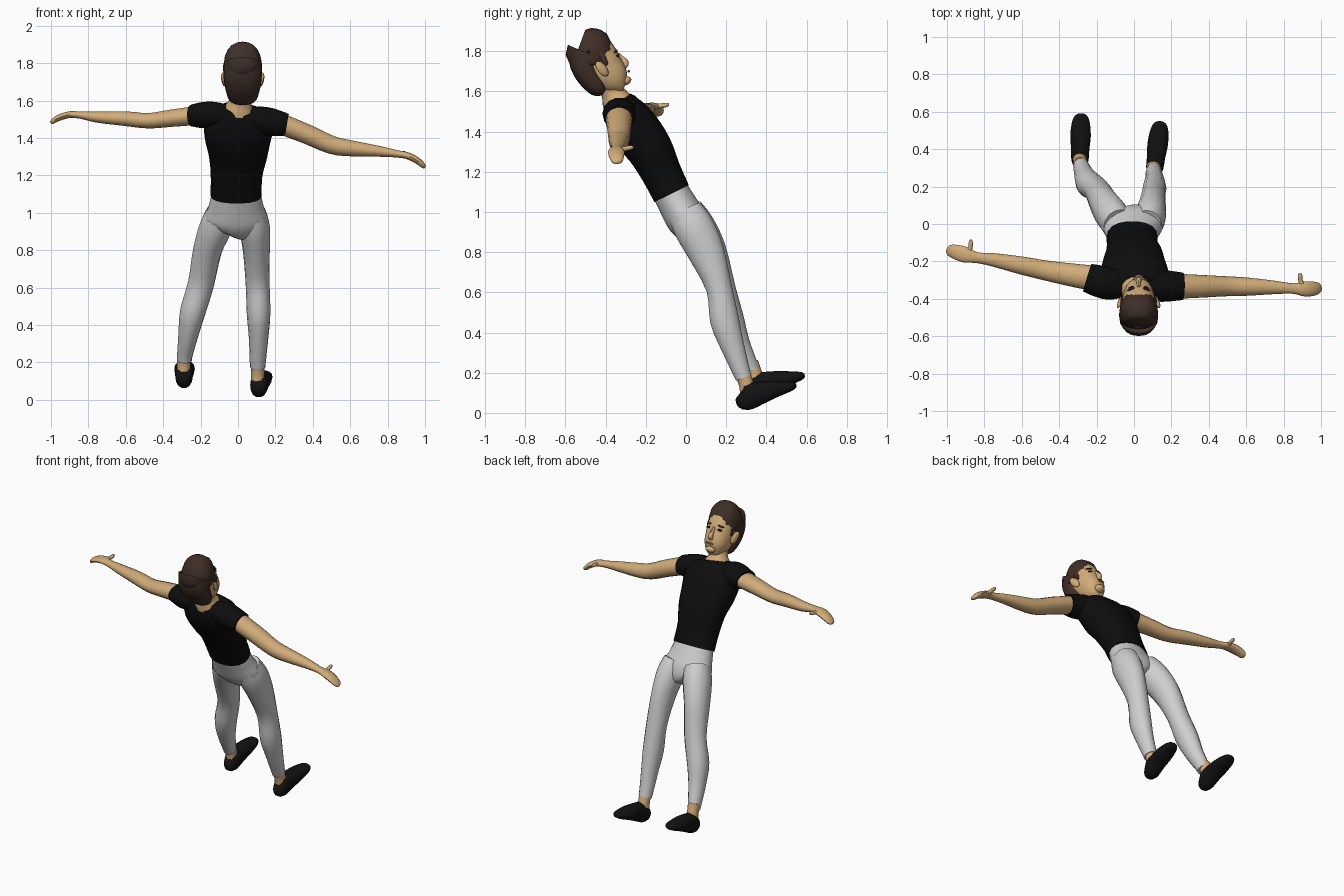
import bpy, bmesh, math
from mathutils import Vector, Matrix


def material(name, rgb):
    m = bpy.data.materials.new(name)
    m.diffuse_color = (*rgb, 1)
    return m


SKIN = material("skin", (0.64, 0.41, 0.19))
HAIR = material("brown hair", (0.05, 0.028, 0.02))
SHIRT = material("black cloth", (0.004, 0.004, 0.004))
PANTS = material("light grey cloth", (0.62, 0.62, 0.62))
SHOE = material("black shoe", (0.006, 0.006, 0.006))
DARK = material("dark eye", (0.015, 0.01, 0.008))
LIP = material("lip", (0.42, 0.21, 0.11))


def finish(name, bm, mat, matrix=None, angle=50):
    bmesh.ops.recalc_face_normals(bm, faces=bm.faces)
    me = bpy.data.meshes.new(name)
    bm.to_mesh(me)
    bm.free()
    me.materials.append(mat)
    me.polygons.foreach_set("use_smooth", [True] * len(me.polygons))
    me.set_sharp_from_angle(angle=math.radians(angle))
    ob = bpy.data.objects.new(name, me)
    bpy.context.collection.objects.link(ob)
    if matrix:
        ob.matrix_world = matrix
    return ob


def catmull(a, b, c, d, t):
    return 0.5 * (2 * b + (c - a) * t + (2 * a - 5 * b + 4 * c - d) * t * t
                  + (3 * b - a - 3 * c + d) * t ** 3)


def loft(name, rings, mat, hint=(1, 0, 0), sides=14, steps=3, power=2.0, matrix=None):
    """Skin oval rings (x, y, z, radius along hint, other radius) along a smooth path."""
    r = [rings[0]] + list(rings) + [rings[-1]]
    pts = []
    for i in range(1, len(r) - 2):
        for s in range(steps):
            pts.append([catmull(*q, s / steps) for q in zip(*r[i - 1:i + 3])])
    pts.append(list(rings[-1]))
    bm, loops = bmesh.new(), []
    for i, p in enumerate(pts):
        a, b = pts[max(i - 1, 0)], pts[min(i + 1, len(pts) - 1)]
        t = (Vector(b[:3]) - Vector(a[:3])).normalized()
        u = Vector(hint)
        u = (u - t * u.dot(t)).normalized()
        v = t.cross(u)
        loop = []
        for k in range(sides):
            an = 2 * math.pi * k / sides
            c, s = math.cos(an), math.sin(an)
            c = math.copysign(abs(c) ** (2 / power), c)
            s = math.copysign(abs(s) ** (2 / power), s)
            loop.append(bm.verts.new(Vector(p[:3]) + u * c * p[3] + v * s * p[4]))
        loops.append(loop)
    for a, b in zip(loops, loops[1:]):
        for k in range(sides):
            n = (k + 1) % sides
            bm.faces.new((a[k], a[n], b[n], b[k]))
    bm.faces.new(loops[0])
    bm.faces.new(loops[-1])
    return finish(name, bm, mat, matrix)


def ellipsoid(name, loc, size, mat, matrix, turn=(0, 0, 0)):
    bm = bmesh.new()
    bmesh.ops.create_uvsphere(bm, u_segments=12, v_segments=8, radius=1)
    local = Matrix.Translation(loc)
    for ang, ax in zip(turn, "XYZ"):
        local = local @ Matrix.Rotation(ang, 4, ax)
    bm.transform(local @ Matrix.Diagonal((*size, 1)))
    return finish(name, bm, mat, matrix)


# Shirt body, leaning back
loft("shirt_body", [
    (-.01, -.072, 1.092, .137, .097), (-.008, -.125, 1.20, .138, .102),
    (.0, -.18, 1.31, .158, .116), (.0, -.245, 1.40, .178, .124),
    (.005, -.30, 1.48, .185, .112), (.005, -.335, 1.54, .13, .085),
    (.007, -.345, 1.56, .09, .07)], SHIRT, sides=18, power=2.3)

# Sleeves and bare arms with flat hands
loft("left_sleeve", [
    (-.06, -.325, 1.52, .07, .06), (-.13, -.32, 1.525, .085, .07),
    (-.19, -.305, 1.522, .085, .071), (-.25, -.287, 1.52, .077, .058)], SHIRT, (0, 1, 0))
loft("right_sleeve", [
    (.06, -.33, 1.51, .07, .06), (.13, -.33, 1.495, .085, .075),
    (.19, -.332, 1.482, .082, .075), (.262, -.333, 1.47, .073, .061)], SHIRT, (0, 1, 0))
loft("left_arm", [
    (-.22, -.29, 1.52, .068, .052), (-.36, -.268, 1.505, .06, .047),
    (-.48, -.247, 1.492, .053, .042), (-.60, -.222, 1.503, .048, .04),
    (-.75, -.192, 1.511, .036, .03), (-.84, -.18, 1.522, .029, .02),
    (-.90, -.165, 1.525, .042, .018), (-.96, -.148, 1.507, .038, .017),
    (-.99, -.142, 1.488, .028, .013), (-1.0, -.14, 1.482, .014, .008)], SKIN, (0, 1, 0))
loft("right_arm", [
    (.23, -.333, 1.475, .067, .057), (.37, -.333, 1.42, .06, .054),
    (.50, -.333, 1.363, .053, .05), (.60, -.335, 1.345, .049, .044),
    (.75, -.339, 1.329, .036, .03), (.85, -.345, 1.315, .028, .02),
    (.91, -.347, 1.304, .04, .019), (.96, -.346, 1.278, .038, .018),
    (.99, -.342, 1.252, .028, .014), (1.0, -.34, 1.245, .014, .008)], SKIN, (0, 1, 0))
loft("left_thumb", [
    (-.89, -.165, 1.522, .018, .014), (-.875, -.125, 1.528, .012, .012),
    (-.872, -.10, 1.532, .012, .011), (-.872, -.085, 1.535, .006, .006)], SKIN, sides=8)
loft("right_thumb", [
    (.90, -.335, 1.305, .018, .014), (.89, -.30, 1.315, .012, .012),
    (.888, -.275, 1.32, .012, .011), (.888, -.262, 1.322, .006, .006)], SKIN, sides=8)

# Trousers: hips and two legs
loft("trouser_hips", [
    (-.01, -.075, 1.097, .132, .092), (-.01, -.035, 1.025, .150, .097),
    (-.01, .0, .965, .168, .100), (-.02, .03, .92, .13, .085),
    (-.03, .042, .90, .08, .06)], PANTS, sides=18)
loft("right_trouser_leg", [
    (.075, -.005, 1.0, .075, .09), (.088, .04, .92, .083, .102),
    (.098, .10, .80, .072, .093), (.105, .165, .62, .064, .066),
    (.11, .192, .46, .063, .074), (.11, .232, .33, .052, .06),
    (.106, .272, .215, .044, .046), (.106, .287, .175, .041, .042)], PANTS)
loft("left_trouser_leg", [
    (-.085, .0, 1.0, .082, .09), (-.12, .05, .92, .088, .100),
    (-.163, .115, .80, .077, .090), (-.198, .182, .62, .07, .066),
    (-.242, .215, .47, .068, .074), (-.265, .258, .35, .054, .06),
    (-.283, .31, .245, .042, .046), (-.286, .325, .21, .039, .042)], PANTS)


# Ankles and shoes
def foot(side, heel_x, toe_x, dy, dz):
    loft(side + "_ankle", [
        (heel_x, .28 + dy, .20 + dz, .037, .038), (heel_x, .298 + dy, .15 + dz, .036, .037),
        (heel_x, .31 + dy, .10 + dz, .038, .04)], SKIN, sides=12)
    prof = [(.262, .088, .014, .02), (.272, .082, .034, .048), (.30, .078, .046, .066),
            (.36, .097, .049, .060), (.43, .115, .055, .045), (.50, .128, .048, .029),
            (.535, .135, .034, .019), (.548, .138, .014, .008)]
    loft(side + "_shoe", [
        (heel_x + (toe_x - heel_x) * (y - .262) / .286, y + dy, z + dz, a, b)
        for y, z, a, b in prof], SHOE, power=2.3)


foot("right", .106, .142, 0, 0)
foot("left", -.290, -.283, .042, .05)

# Neck with the open neckline
loft("neck", [
    (.005, -.325, 1.51, .10, .085), (.006, -.347, 1.556, .082, .075),
    (.012, -.368, 1.60, .056, .058), (.02, -.40, 1.67, .054, .058)], SKIN)

# Head, built upright then tilted back
HEAD = Matrix.Translation((.025, -.42, 1.74)) @ Matrix.Rotation(math.radians(30), 4, 'X')


def stack(name, rows, mat, power):
    bm_rows = [(0, f, u, a, b) for u, f, a, b in rows]
    ob = loft(name, bm_rows, mat, sides=20, power=power, matrix=HEAD)
    return ob


stack("head", [
    (-.152, .045, .03, .026), (-.140, .035, .05, .05), (-.10, .018, .073, .082),
    (-.04, -.002, .086, .10), (.02, -.01, .091, .108), (.07, -.018, .09, .11),
    (.105, -.03, .08, .095), (.125, -.04, .06, .07)], SKIN, 2.2)
stack("hair", [
    (-.13, -.06, .055, .02), (-.10, -.072, .078, .05), (-.03, -.085, .095, .062),
    (.03, -.078, .102, .073), (.055, -.055, .104, .097), (.078, -.022, .103, .122),
    (.112, -.032, .09, .108), (.134, -.048, .068, .078)], HAIR, 2.3)

# Nose and mouth
loft("nose", [
    (0, .092, .0, .008, .010), (0, .099, -.03, .010, .013),
    (0, .104, -.058, .016, .017), (0, .090, -.075, .014, .010)], SKIN, sides=8, matrix=HEAD)
ellipsoid("mouth", (0, .097, -.102), (.028, .006, .006), LIP, HEAD)
ellipsoid("chin", (0, .060, -.137), (.034, .03, .02), SKIN, HEAD)

# Eyes, brows and ears on both sides
for side, s in (("left", -1), ("right", 1)):
    ellipsoid(side + "_eye", (s * .041, .089, -.008), (.015, .005, .007), DARK, HEAD, (0, 0, -s * .45))
    ellipsoid(side + "_brow", (s * .043, .091, .016), (.024, .006, .005), HAIR, HEAD, (0, s * .1, -s * .45))
    ellipsoid(side + "_ear", (s * .100, -.012, -.025), (.012, .024, .045), SKIN, HEAD, (.15, s * .2, s * .3))
    ellipsoid(side + "_sideburn", (s * .089, .018, .022), (.008, .018, .045), HAIR, HEAD, (0, 0, -s * .1))
